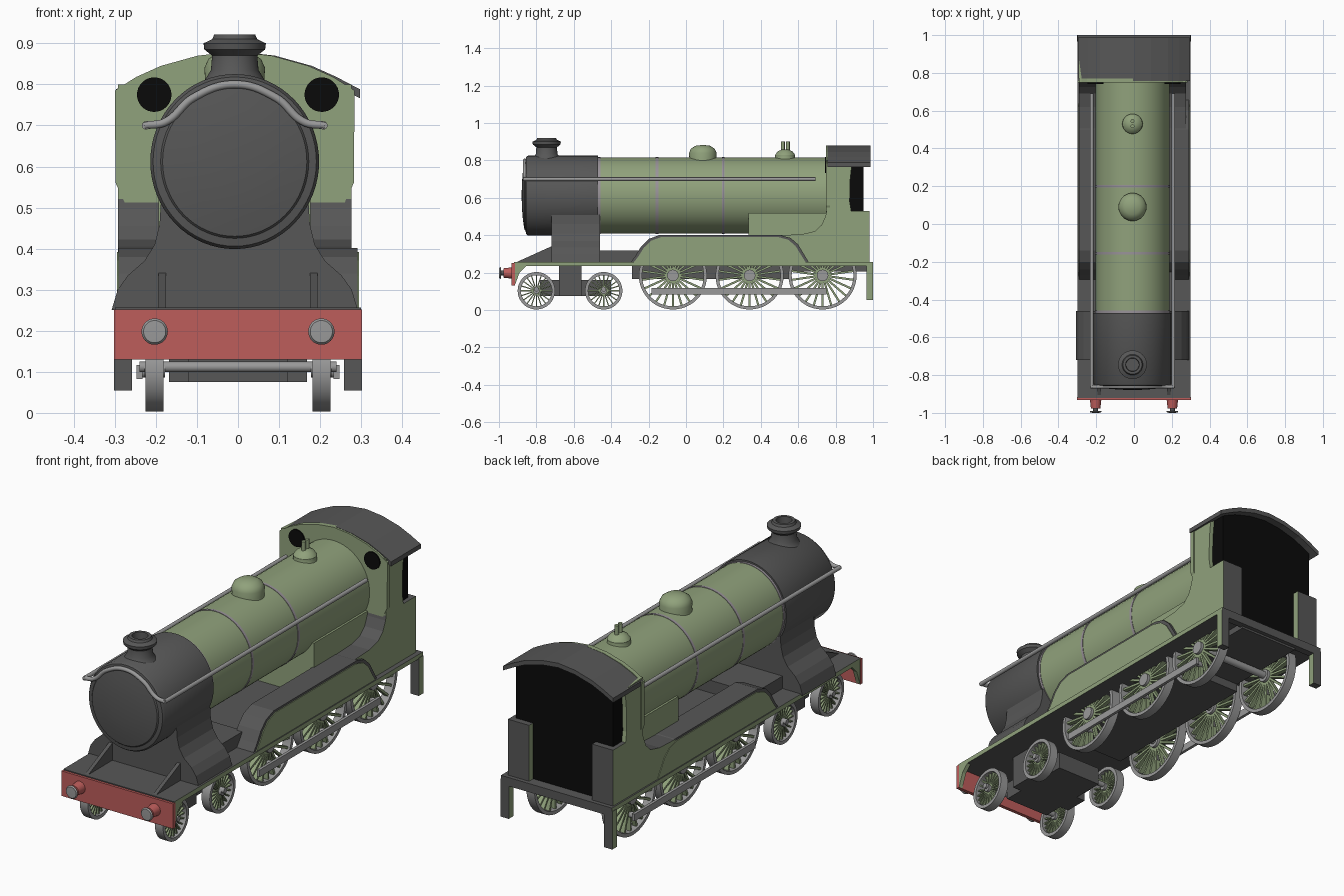
import bpy, bmesh
from math import pi, radians, cos, sin
from mathutils import Matrix, Vector

cube = bpy.data.objects.get("Cube")
if cube:
    bpy.data.objects.remove(cube)


def material(name, *rgb):
    m = bpy.data.materials.new(name)
    m.use_nodes = True
    m.diffuse_color = (*rgb, 1)
    m.node_tree.nodes["Principled BSDF"].inputs["Base Color"].default_value = (*rgb, 1)
    return m


GREEN = material("sage_green", .28, .36, .2)
DARK = material("dark_grey", .095, .095, .095)
STEEL = material("steel_grey", .32, .32, .32)
RED = material("beam_red", .51, .11, .105)
BLACK = material("black", .003, .003, .003)
BAND = material("band_grey", .32, .29, .32)

CX = -.008      # boiler and cab centre line
BZ = .612       # boiler axis height
ALONG_X = Matrix.Rotation(pi / 2, 4, 'Y')
ALONG_Y = Matrix.Rotation(-pi / 2, 4, 'X')
UP = Matrix()


def finish(name, bm, mats, rule=None, smooth=False):
    bmesh.ops.recalc_face_normals(bm, faces=bm.faces)
    if rule:
        for f in bm.faces:
            f.material_index = rule(f)
    me = bpy.data.meshes.new(name)
    bm.to_mesh(me)
    bm.free()
    for m in mats:
        me.materials.append(m)
    if smooth:
        me.shade_smooth()
        me.set_sharp_from_angle(angle=radians(35))
    ob = bpy.data.objects.new(name, me)
    bpy.context.collection.objects.link(ob)
    return ob


def prism(name, pts, axis, a, b, mats, rule=None):
    """Extrude a (y, z) outline along x, or an (x, z) outline along y."""
    bm = bmesh.new()
    at = (lambda p: (a, *p)) if axis == 'x' else (lambda p: (p[0], a, p[1]))
    face = bm.faces.new([bm.verts.new(at(p)) for p in pts])
    new = bmesh.ops.extrude_face_region(bm, geom=[face])["geom"]
    step = Vector((b - a, 0, 0)) if axis == 'x' else Vector((0, b - a, 0))
    bmesh.ops.translate(bm, vec=step, verts=[v for v in new if isinstance(v, bmesh.types.BMVert)])
    return finish(name, bm, mats, rule)


def box(name, x, y, z, mats, rule=None):
    outline = [(y[0], z[0]), (y[1], z[0]), (y[1], z[1]), (y[0], z[1])]
    return prism(name, outline, 'x', x[0], x[1], mats, rule)


def lathe(name, profile, mat, loc, turn=UP, steps=48, scale=(1, 1, 1)):
    """Spin a (radius, height) profile, then turn its axis and place it."""
    bm = bmesh.new()
    vs = [bm.verts.new((r, 0, h)) for r, h in profile]
    es = [bm.edges.new(p) for p in zip(vs, vs[1:])]
    bmesh.ops.spin(bm, geom=vs + es, axis=(0, 0, 1), cent=(0, 0, 0), angle=2 * pi, steps=steps)
    bmesh.ops.remove_doubles(bm, verts=bm.verts, dist=1e-5)
    bm.transform(Matrix.Translation(loc) @ Matrix.Diagonal((*scale, 1)) @ turn)
    return finish(name, bm, [mat], smooth=True)


def rod(name, r, length, mat, loc, turn=UP, steps=24):
    return lathe(name, [(0, 0), (r, 0), (r, length), (0, length)], mat, loc, turn, steps)


def side_green(f):
    return 1 if abs(f.normal.x) > .9 else 0


def sided(pts):
    """Complete a right-half outline by mirroring it."""
    return [(x + CX, z) for x, z in pts] + [(CX - x, z) for x, z in reversed(pts) if x > 0]


# Boiler, smokebox and rings
OVAL = (.965, 1, 1)
lathe("boiler", [(0, -.47), (.203, -.47), (.203, .77), (0, .77)], GREEN, (CX, 0, BZ), ALONG_Y, 64, OVAL)
lathe("smokebox", [(0, -.47), (.213, -.47), (.213, -.845), (.206, -.855), (.187, -.858), (.182, -.864),
                   (.13, -.872), (.07, -.877), (0, -.879)][::-1], DARK, (CX, 0, BZ), ALONG_Y, 64, OVAL)
for i, y in enumerate((-.465, -.155, .2)):
    lathe(f"boiler_band_{i}", [(.2, y - .007), (.205, y - .007), (.205, y + .007), (.2, y + .007)],
          BAND, (CX, 0, BZ), ALONG_Y, 64, OVAL)

# Chimney, steam dome, safety valve
lathe("chimney", [(.09, .79), (.07, .815), (.058, .835), (.055, .87), (.074, .885), (.076, .9), (.055, .91),
                  (.05, .921), (.036, .921), (.034, .88), (0, .88)], DARK, (CX, -.745, 0))
lathe("steam_dome", [(.08, .78), (.072, .81), (.074, .84), (.064, .862), (.04, .878), (0, .883)],
      GREEN, (CX, .09, 0))
lathe("valve_dome", [(.062, .79), (.053, .81), (.053, .83), (.04, .848), (.02, .857), (0, .859)],
      GREEN, (CX, .53, 0))
for y in (.518, .545):
    rod("safety_valve", .01, .06, GREEN, (CX, y, .84), steps=16)

# Handrails
ARCH = [(-.22, .7), (-.17, .708), (-.1, .768), (0, .8), (.1, .768), (.17, .708), (.22, .7)]
curve = bpy.data.curves.new("front_handrail", 'CURVE')
curve.dimensions = '3D'
curve.bevel_depth = .01
curve.bevel_resolution = 3
curve.use_fill_caps = True
spline = curve.splines.new('BEZIER')
spline.bezier_points.add(len(ARCH) - 1)
for point, (x, z) in zip(spline.bezier_points, ARCH):
    point.co = (x + CX, -.862, z)
    point.handle_left_type = point.handle_right_type = 'AUTO'
curve.materials.append(STEEL)
bpy.context.collection.objects.link(bpy.data.objects.new("front_handrail", curve))
for s in (-1, 1):
    rod("side_handrail", .01, 1.56, STEEL, (CX + s * .216, -.868, .7), ALONG_Y, 16)

# Saddle, firebox and front gussets
prism("smokebox_saddle", sided([(.3, .25), (.285, .3), (.26, .335), (.22, .37), (.195, .41), (.183, .46), (.18, .51)]),
      'y', -.72, -.46, [DARK])
box("valve_chest", (-.2, .2), (-.47, -.24), (.25, .318), [DARK])
box("firebox", (CX - .185, CX + .185), (.335, .8), (.25, .52), [GREEN])
for s in (-1, 1):
    prism("front_gusset", [(-.92, .25), (-.71, .25), (-.71, .345)], 'x', s * .175, s * .193, [DARK])

# Running board, buffer beams and steps
box("running_board", (-.3, .3), (-.92, 1), (.235, .257), [DARK, GREEN], side_green)
box("front_beam", (-.302, .302), (-.932, -.915), (.13, .252), [RED])
box("rear_beam", (-.3, .3), (.965, 1), (.215, .257), [DARK, GREEN], side_green)
for s in (-1, 1):
    prism("front_valance", [(-.916, .13), (-.916, .24), (-.85, .24), (-.89, .2)], 'x', s * .28, s * .3, [GREEN])
    box("rear_step_leg", (s * .258, s * .302), (.965, 1), (.055, .24), [DARK, GREEN], side_green)
    lathe("buffer_stock", [(0, 0), (.03, 0), (.025, .045), (0, .045)], RED, (s * .203, -.932, .198),
          ALONG_Y.inverted(), 24)
    rod("buffer_stem", .013, .025, DARK, (s * .203, -.995, .198), ALONG_Y)
    lathe("buffer_head", [(0, 0), (.027, .001), (.032, .007), (.028, .01), (0, .01)], STEEL,
          (s * .203, -1, .198), ALONG_Y)

# Splashers over the driving wheels
SPLASHER = [(-.3, .25), (-.27, .29), (-.24, .34), (-.2, .38), (-.14, .402), (.5, .402), (.56, .385),
            (.6, .35), (.63, .3), (.66, .25)]
PLATE = [(.18 + (y - .18) * .965, .25 + (z - .25) * .93) for y, z in SPLASHER]
for s in (-1, 1):
    prism("splasher", SPLASHER, 'x', s * .17, s * .291, [DARK])
    prism("splasher_plate", PLATE, 'x', s * .287, s * .295, [GREEN])

# Cab
ROOF = [(.297, .788), (.24, .818), (.18, .845), (.09, .87), (0, .88)]
LOWER = [(.5, .25), (.98, .25), (.98, .53), (.752, .53), (.745, .5), (.725, .455), (.69, .422), (.62, .405), (.5, .4)]
UPPER = [(.75, .5), (.885, .52), (.875, .58), (.878, .7), (.888, .79), (.75, .8)]
for s in (-1, 1):
    prism("cab_lower_side", LOWER, 'x', CX + s * .17, CX + s * .284, [DARK, GREEN], side_green)
    prism("cab_upper_side", UPPER, 'x', CX + s * .262, CX + s * .284, [GREEN])
    rod("cab_window", .042, .008, BLACK, (s * .204, .742, .775), ALONG_Y, 32)
prism("cab_front", sided([(.262, .5), (.29, .56), (.292, .785)] + ROOF[1:]), 'y', .748, .77, [GREEN])
prism("cab_interior", sided([(.263, .258), (.263, .79), (.18, .83), (.09, .855), (0, .865)]), 'y', .765, .95, [BLACK])
prism("cab_roof", [(x, z) for x, z in ROOF] + [(-x, z) for x, z in reversed(ROOF[:-1])]
      + [(-x, z - .022) for x, z in ROOF] + [(x, z - .022) for x, z in reversed(ROOF[:-1])],
      'y', .757, .987, [DARK])

# Chassis and bogie frame
box("main_frame", (-.16, .16), (-.29, .56), (.165, .24), [DARK])
box("rear_frame", (-.16, .16), (.55, .98), (.205, .24), [DARK])
box("bogie_frame", (-.12, .12), (-.78, -.4), (.075, .16), [DARK])
box("bogie_crossbar", (-.168, .168), (-.68, -.56), (.075, .237), [DARK])


# Spoked wheels
def wheel(name, s, y, r, spokes):
    loc = (s * .203, y, r + .003)
    inner = r - .017
    lathe(name + "_rim", [(inner, -.022), (r, -.022), (r, .022), (inner, .022), (inner, -.022)],
          STEEL, loc, ALONG_X)
    rod(name + "_hub", r * .17, .05, STEEL, (loc[0] - .025, y, loc[2]), ALONG_X)
    bm = bmesh.new()
    for i in range(spokes):
        spin = Matrix.Rotation(2 * pi * i / spokes, 4, 'X')
        shape = Matrix.Translation((0, 0, inner * .56)) @ Matrix.Diagonal((.022, r * .06, inner * .9, 1))
        bmesh.ops.create_cube(bm, size=1, matrix=Matrix.Translation(loc) @ spin @ shape)
    finish(name + "_spokes", bm, [GREEN])


for y in (-.8, -.44):
    rod("bogie_axle", .013, .48, STEEL, (-.24, y, .112), ALONG_X, 16)
    for s in (-1, 1):
        wheel("bogie_wheel", s, y, .1, 20)
for y in (-.07, .34, .73):
    rod("driving_axle", .018, .42, STEEL, (-.21, y, .187), ALONG_X, 16)
    for s in (-1, 1):
        wheel("driving_wheel", s, y, .182, 22)
        rod("crank_pin", .014, .05, STEEL, (s * .22 - .025, y, .1), ALONG_X, 16)
for s in (-1, 1):
    box("coupling_rod", (s * .233, s * .247), (-.185, .75), (.083, .117), [STEEL])
